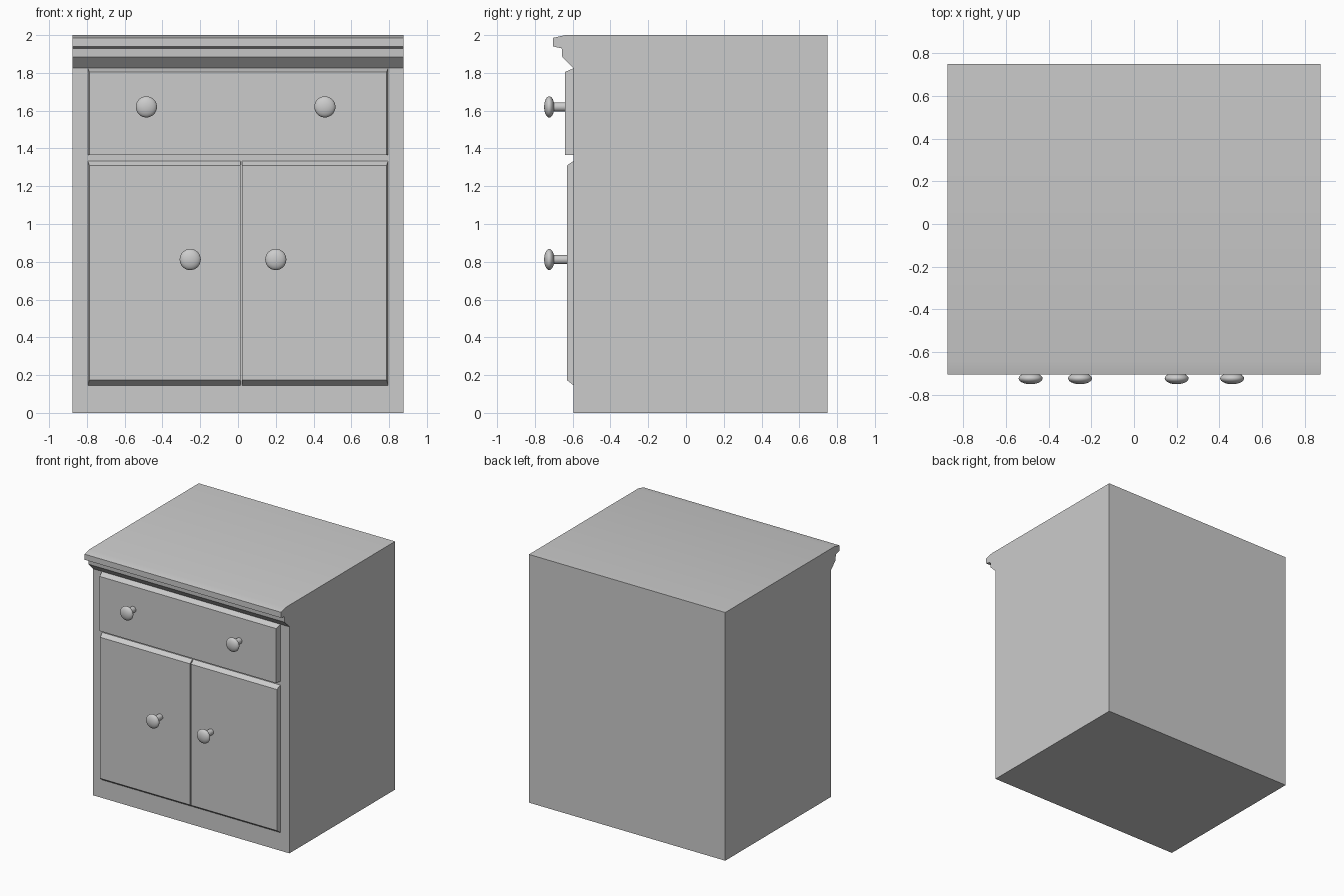
import bpy, bmesh, math
from mathutils import Matrix

if "Cube" in bpy.data.objects:
    bpy.data.objects.remove(bpy.data.objects["Cube"])


def finish(name, bm, angle=35):
    bmesh.ops.recalc_face_normals(bm, faces=bm.faces)
    me = bpy.data.meshes.new(name)
    bm.to_mesh(me)
    bm.free()
    ob = bpy.data.objects.new(name, me)
    bpy.context.collection.objects.link(ob)
    bpy.ops.object.select_all(action='DESELECT')
    ob.select_set(True)
    bpy.context.view_layer.objects.active = ob
    bpy.ops.object.shade_smooth_by_angle(angle=math.radians(angle))
    return ob


def extrude_profile(name, pts, x0, x1):
    """Extrude a closed (y, z) profile along x."""
    bm = bmesh.new()
    a = [bm.verts.new((x0, y, z)) for y, z in pts]
    b = [bm.verts.new((x1, y, z)) for y, z in pts]
    bm.faces.new(a)
    bm.faces.new(b[::-1])
    n = len(pts)
    for i in range(n):
        j = (i + 1) % n
        bm.faces.new((a[i], b[i], b[j], a[j]))
    return finish(name, bm)


def panel(name, x0, x1, z0, z1, front, top, bottom, left, right):
    """Raised front panel; the last four values inset its front face."""
    bm = bmesh.new()
    back = -0.594
    a = [bm.verts.new((x, back, z)) for x, z in ((x0, z0), (x1, z0), (x1, z1), (x0, z1))]
    l, r, d, u = x0 + left, x1 - right, z0 + bottom, z1 - top
    b = [bm.verts.new((x, front, z)) for x, z in ((l, d), (r, d), (r, u), (l, u))]
    bm.faces.new(a)
    bm.faces.new(b)
    for i in range(4):
        j = (i + 1) % 4
        bm.faces.new((a[i], a[j], b[j], b[i]))
    return finish(name, bm)


def knob(name, x, z, base):
    bm = bmesh.new()
    # flattened round head
    head = Matrix.Translation((x, -0.724, z)) @ Matrix.Diagonal((0.056, 0.027, 0.056, 1)) \
        @ Matrix.Rotation(math.pi / 2, 4, 'X')
    bmesh.ops.create_uvsphere(bm, u_segments=32, v_segments=16, radius=1, matrix=head)
    # stem
    y0, y1 = -0.715, base + 0.004
    stem = Matrix.Translation((x, (y0 + y1) / 2, z)) @ Matrix.Rotation(math.pi / 2, 4, 'X')
    bmesh.ops.create_cone(bm, cap_ends=True, segments=24, radius1=0.024, radius2=0.024,
                          depth=y1 - y0, matrix=stem)
    return finish(name, bm)


# carcass with the moulded top edge in one profile
extrude_profile("cabinet_body", [
    (0.75, 0), (0.75, 2), (-0.64, 2), (-0.705, 1.985), (-0.705, 1.94),
    (-0.658, 1.93), (-0.655, 1.885), (-0.595, 1.825), (-0.595, 0)], -0.875, 0.875)

# drawer and doors
panel("drawer_front", -0.795, 0.795, 1.365, 1.825, -0.64, 0.02, 0, 0.008, 0.008)
panel("left_door", -0.795, 0.012, 0.145, 1.335, -0.63, 0.025, 0.028, 0.008, 0)
panel("right_door", 0.02, 0.795, 0.145, 1.335, -0.63, 0.025, 0.028, 0, 0.008)

# knobs
for name, x, z, base in (("drawer_knob_left", -0.485, 1.62, -0.64),
                         ("drawer_knob_right", 0.46, 1.62, -0.64),
                         ("door_knob_left", -0.253, 0.812, -0.63),
                         ("door_knob_right", 0.2, 0.812, -0.63)):
    knob(name, x, z, base)
